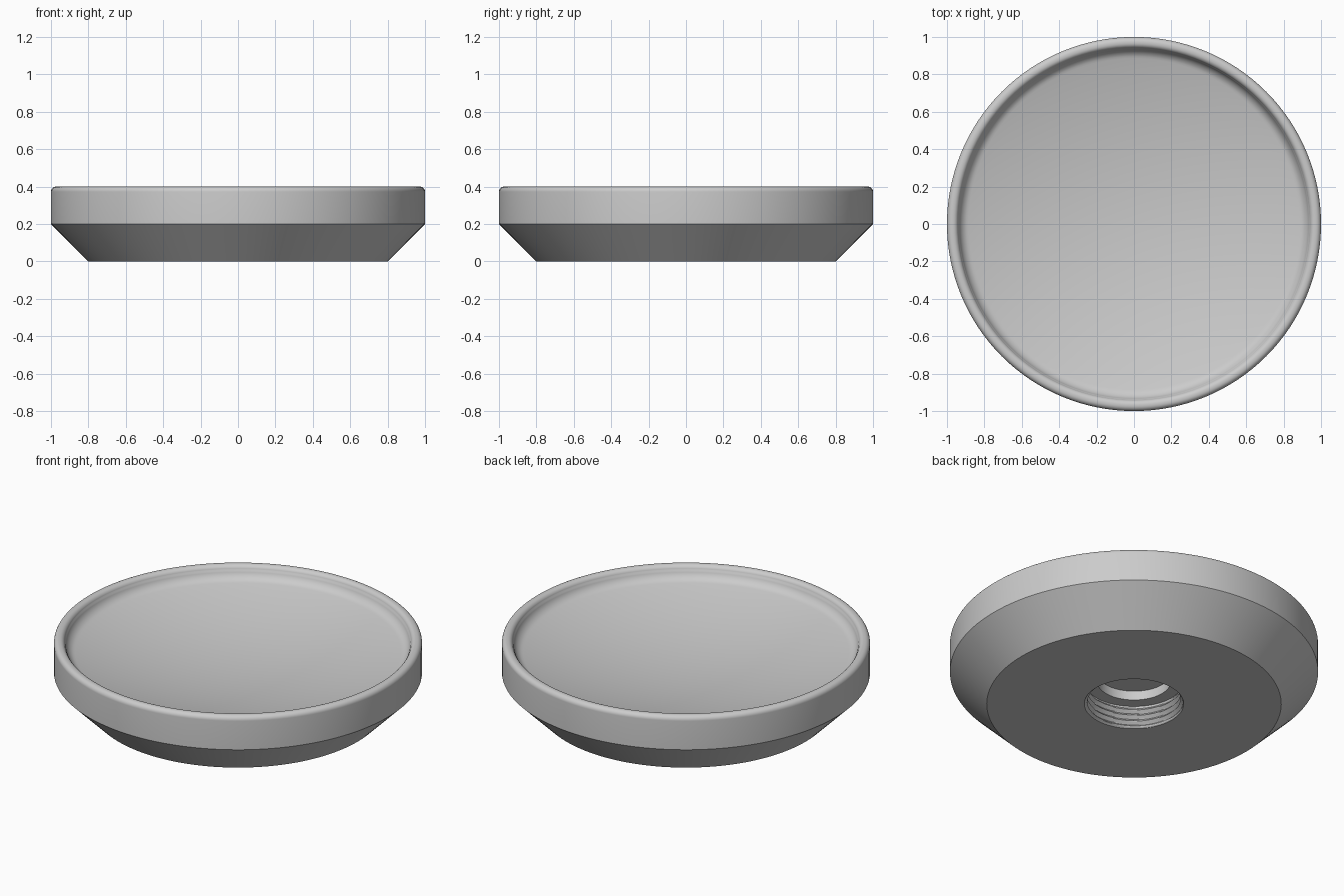
import bpy, bmesh, math

cube = bpy.data.objects.get("Cube")
if cube:
    bpy.data.objects.remove(cube, do_unlink=True)

SEGMENTS = 128
TAU = 2 * math.pi

metal = bpy.data.materials.new("satin grey")
metal.use_nodes = True
grey = (0.6, 0.6, 0.6, 1)
metal.diffuse_color = grey
metal.node_tree.nodes["Principled BSDF"].inputs["Base Color"].default_value = grey


def arc(cx, cz, radius, start, end, steps=8):
    """Profile points on a circular arc, angles in degrees."""
    angles = [math.radians(start + (end - start) * i / steps) for i in range(steps + 1)]
    return [(cx + radius * math.cos(a), cz + radius * math.sin(a)) for a in angles]


def lathe(name, profile, wobble=lambda z, turn: 0):
    """Spin a profile about z; wobble shifts the radius by height and turn."""
    bm = bmesh.new()
    rows = []
    for r, z in profile:
        if r == 0:
            rows.append([bm.verts.new((0, 0, z))] * SEGMENTS)
            continue
        row = []
        for j in range(SEGMENTS):
            t = j / SEGMENTS
            rad = r + wobble(z, t)
            row.append(bm.verts.new((rad * math.cos(TAU * t), rad * math.sin(TAU * t), z)))
        rows.append(row)
    for a, b in zip(rows, rows[1:]):
        for j in range(SEGMENTS):
            k = (j + 1) % SEGMENTS
            corners = dict.fromkeys((a[j], b[j], b[k], a[k]))
            bm.faces.new(list(corners))
    mesh = bpy.data.meshes.new(name)
    bm.to_mesh(mesh)
    bm.free()
    mesh.materials.append(metal)
    obj = bpy.data.objects.new(name, mesh)
    bpy.context.collection.objects.link(obj)
    bpy.ops.object.select_all(action='DESELECT')
    obj.select_set(True)
    bpy.context.view_layer.objects.active = obj
    bpy.ops.object.shade_smooth_by_angle(angle=math.radians(30))
    return obj


# Dished top, rounded rim, upright side, bevelled underside
HOLE = 0.27
BOWL_LOW, BOWL_EDGE, BOWL_RADIUS = 0.205, 0.322, 0.885
bowl = [(BOWL_RADIUS * i / 16, BOWL_LOW + (BOWL_EDGE - BOWL_LOW) * (i / 16) ** 2)
        for i in range(17)]
cove = arc(0.87, 0.388, 0.068, -75, -14)
rim = arc(0.968, 0.372, 0.028, 170, 90) + arc(0.972, 0.372, 0.028, 90, 0)
lathe("dish_body", bowl + cove[1:] + rim + [(1, 0.2), (0.8, 0), (HOLE, 0)])

# Threaded socket wall with a helical groove, fading out at both ends
DEPTH, PITCH, GROOVE = 0.14, 0.035, 0.018
ROWS = 48


def thread(z, turn):
    phase = (z / PITCH - turn) % 1
    fade = min(1, z / 0.012, (DEPTH - z) / 0.012)
    return -GROOVE * max(0, fade) * (1 - abs(2 * phase - 1))


lathe("threaded_socket", [(HOLE, DEPTH * i / ROWS) for i in range(ROWS + 1)], thread)

# Narrower blind end of the socket
lathe("socket_end", [(HOLE, DEPTH), (0.2, DEPTH), (0.2, 0.195), (0, 0.195)])
